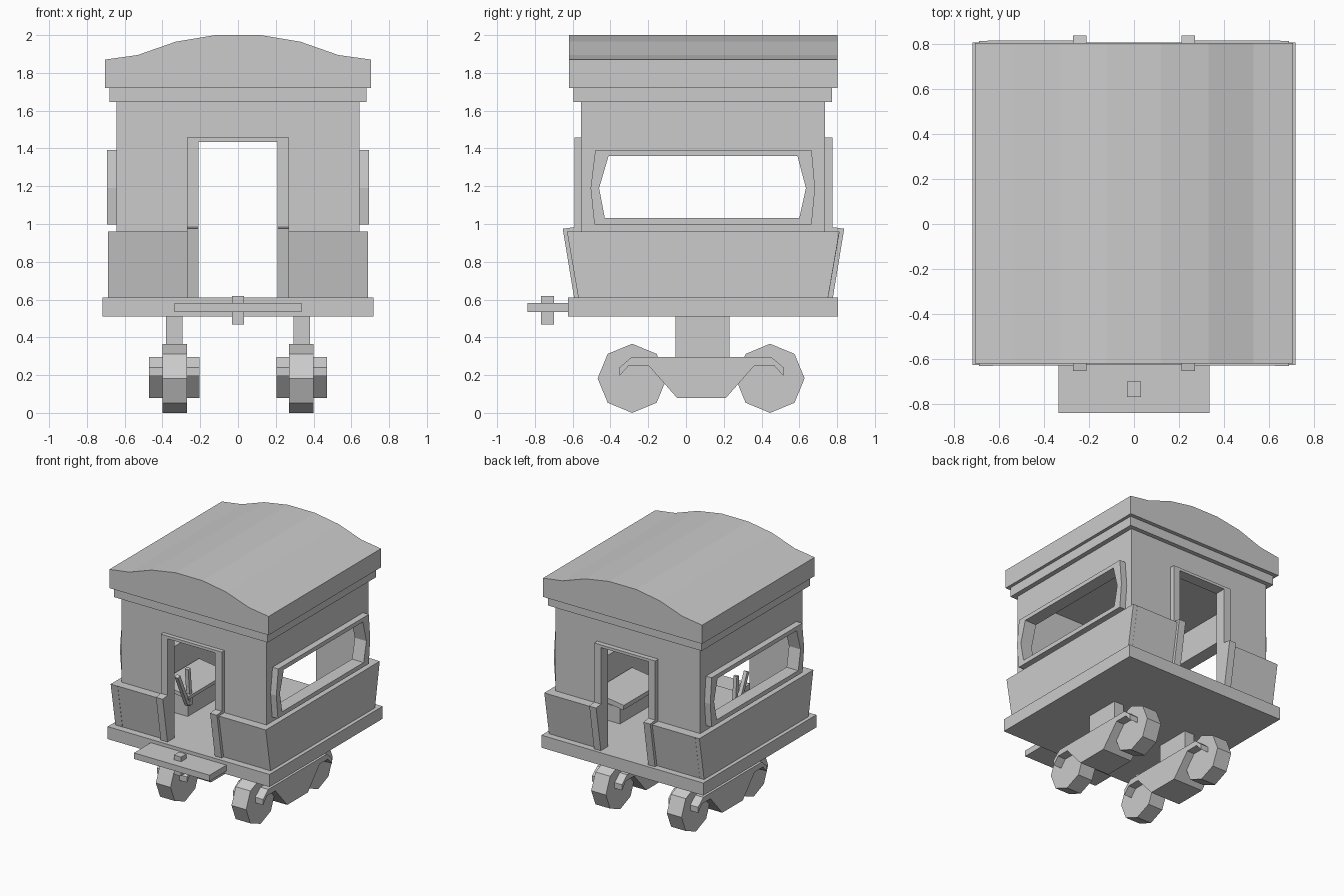
import bpy, bmesh
from math import cos, sin, pi, radians
from mathutils import Vector, Matrix

if "Cube" in bpy.data.objects:
    bpy.data.objects.remove(bpy.data.objects["Cube"])


def finish(name, bm):
    bmesh.ops.recalc_face_normals(bm, faces=bm.faces[:])
    me = bpy.data.meshes.new(name)
    bm.to_mesh(me)
    bm.free()
    ob = bpy.data.objects.new(name, me)
    bpy.context.collection.objects.link(ob)
    return ob


def place(axis, p, d):
    return Vector((d, p[0], p[1])) if axis == 'x' else Vector((p[0], d, p[1]))


def prism(name, axis, pts, a, b, hole=None):
    """Extrude a profile along x (y,z points) or y (x,z points), optionally as a ring."""
    bm = bmesh.new()
    n = len(pts)
    o = [[bm.verts.new(place(axis, p, d)) for p in pts] for d in (a, b)]
    i = [[bm.verts.new(place(axis, p, d)) for p in hole] for d in (a, b)] if hole else None
    for k in range(n):
        j = (k + 1) % n
        bm.faces.new((o[0][k], o[0][j], o[1][j], o[1][k]))
        if hole:
            bm.faces.new((i[0][k], i[0][j], i[1][j], i[1][k]))
            for e in (0, 1):
                bm.faces.new((o[e][k], o[e][j], i[e][j], i[e][k]))
    if not hole:
        bm.faces.new(o[0])
        bm.faces.new(o[1])
    return finish(name, bm)


def box(name, x0, x1, y0, y1, z0, z1, tilt=0, axis='X'):
    bm = bmesh.new()
    bmesh.ops.create_cube(bm, size=1)
    bmesh.ops.scale(bm, verts=bm.verts, vec=(x1 - x0, y1 - y0, z1 - z0))
    bmesh.ops.transform(bm, verts=bm.verts, matrix=Matrix.Rotation(radians(tilt), 4, axis))
    bmesh.ops.translate(bm, verts=bm.verts,
                        vec=((x0 + x1) / 2, (y0 + y1) / 2, (z0 + z1) / 2))
    return finish(name, bm)


def cut(ob, cutter):
    m = ob.modifiers.new("cut", 'BOOLEAN')
    m.operation, m.solver, m.object = 'DIFFERENCE', 'EXACT', cutter
    bpy.context.view_layer.objects.active = ob
    bpy.ops.object.modifier_apply(modifier=m.name)
    bpy.data.objects.remove(cutter)


YC = 0.0925  # middle of the cabin along y

# Roof, cornice and floor
half = [(0.12, 2.0), (0.33, 1.965), (0.53, 1.895), (0.705, 1.87), (0.705, 1.72)]
prism("roof", 'y', half + [(-x, z) for x, z in reversed(half)], -0.62, 0.803)
box("cornice", -0.68, 0.68, -0.595, 0.772, 1.645, 1.72)
box("floor", -0.717, 0.717, -0.625, 0.805, 0.51, 0.61)

# Hollow cabin with door and window openings
outer = [(-0.505, 1.19), (-0.48, 1.393), (0.665, 1.393), (0.683, 1.19), (0.665, 0.997), (-0.485, 0.997)]
inner = [(-0.46, 1.19), (-0.41, 1.36), (0.59, 1.36), (0.635, 1.19), (0.60, 1.032), (-0.43, 1.032)]
cabin = box("cabin_walls", -0.642, 0.642, -0.557, 0.737, 0.61, 1.645)
cut(cabin, box("cutter", -0.59, 0.59, -0.505, 0.685, 0.5, 1.60))
cut(cabin, box("cutter", -0.21, 0.21, -1, 1, 0.5, 1.435))
cut(cabin, prism("cutter", 'x', inner, -1, 1))

for s, side in ((1, "right"), (-1, "left")):
    # Window frames and lower side panels
    prism(f"window_frame_{side}", 'x', outer, s * 0.62, s * 0.693, hole=inner)
    prism(f"side_skirt_{side}", 'x',
          [(-0.57, 0.61), (-0.63, 0.96), (0.812, 0.96), (0.752, 0.61)], s * 0.625, s * 0.687)
    for e, end in ((-1, "front"), (1, "back")):
        y = lambda d: YC + e * d
        # Flared end panels and door posts
        prism(f"{end}_skirt_{side}", 'x',
              [(y(0.63), 0.61), (y(0.66), 0.61), (y(0.721), 0.96), (y(0.63), 0.96)],
              s * 0.26, s * 0.65)
        prism(f"{end}_door_post_{side}", 'x',
              [(y(0.60), 0.61), (y(0.685), 0.61), (y(0.745), 0.975), (y(0.67), 0.985), (y(0.60), 0.985)],
              s * 0.21, s * 0.27)

# Upper door frames
for e, end in ((-1, "front"), (1, "back")):
    prism(f"{end}_door_frame", 'y',
          [(-0.27, 0.97), (-0.27, 1.457), (0.27, 1.457), (0.27, 0.97),
           (0.21, 0.97), (0.21, 1.435), (-0.21, 1.435), (-0.21, 0.97)],
          YC + e * 0.60, YC + e * 0.683)

# Coupling plate and pin
box("coupling_plate", -0.335, 0.335, -0.838, -0.60, 0.535, 0.583)
box("coupling_pin", -0.032, 0.032, -0.767, -0.70, 0.467, 0.62)

# Bogies: side frame, post and octagonal wheels
hook = [(0.13, 0.08), (0.28, 0.25), (0.385, 0.25), (0.435, 0.195), (0.435, 0.24), (0.37, 0.295)]
yb = 0.082
frame = [(yb + y, z) for y, z in hook] + [(yb - y, z) for y, z in reversed(hook)]
for s, side in ((1, "right"), (-1, "left")):
    a, b = sorted((s * 0.205, s * 0.47))
    prism(f"bogie_frame_{side}", 'x', frame, a, b)
    a, b = sorted((s * 0.293, s * 0.38))
    box(f"bogie_post_{side}", a, b, -0.055, 0.23, 0.25, 0.52)
    for yw, end in ((-0.285, "front"), (0.445, "back")):
        ring = [(yw + 0.183 * cos(k * pi / 4), 0.183 + 0.183 * sin(k * pi / 4)) for k in range(8)]
        prism(f"{end}_wheel_{side}", 'x', ring, s * 0.27, s * 0.40)

# Interior: control desk with levers on the left, slatted bench on the right
box("control_desk", -0.57, -0.34, -0.15, 0.30, 0.61, 0.78)
box("desk_top", -0.58, -0.31, -0.18, 0.33, 0.78, 0.81, 8, 'Y')
for k in range(2):
    box(f"lever_{k}", -0.35, -0.32, -0.24 + k * 0.08, -0.21 + k * 0.08, 0.70, 1.0, 25 - 20 * k)
box("bench_base", 0.36, 0.57, -0.10, 0.32, 0.61, 0.74)
box("bench_seat", 0.30, 0.58, -0.14, 0.36, 0.77, 0.81, -8, 'Y')
